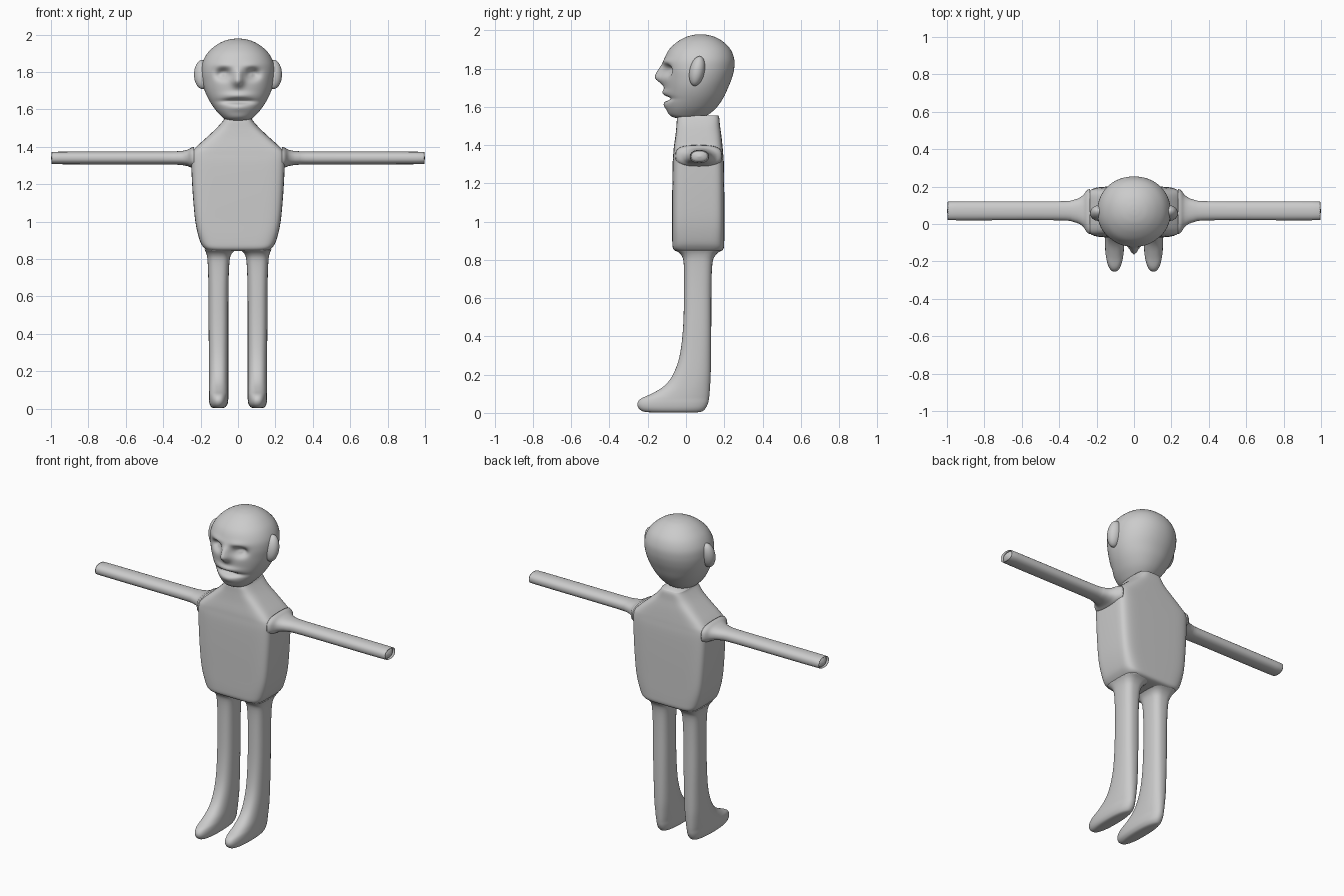
import bpy, bmesh, math
from mathutils import Vector

skin = bpy.data.materials.new("plain grey")
skin.diffuse_color = (0.6, 0.6, 0.6, 1)


def spline(p, q, r, s, t):
    """Catmull-Rom blend of two neighbouring sections."""
    return [0.5 * (2 * b + (c - a) * t + (2 * a - 5 * b + 4 * c - d) * t * t
                   + (3 * b - a - 3 * c + d) * t ** 3)
            for a, b, c, d in zip(p, q, r, s)]


def loft(name, sections, axis="z", seg=40, steps=4, shape=None):
    """Sections are (position, low a, high a, low b, high b, squareness)."""
    rows, last = [], len(sections) - 1
    for i in range(last):
        four = [sections[min(max(i + k, 0), last)] for k in (-1, 0, 1, 2)]
        rows += [spline(*four, j / steps) for j in range(steps)]
    rows.append(sections[-1])
    bm = bmesh.new()
    rings = []
    for t, a0, a1, b0, b1, n in rows:
        ring = []
        for k in range(seg):
            ang = 2 * math.pi * k / seg
            c, s = math.cos(ang), math.sin(ang)
            a = (a0 + a1) / 2 + (a1 - a0) / 2 * math.copysign(abs(c) ** (2 / n), c)
            b = (b0 + b1) / 2 + (b1 - b0) / 2 * math.copysign(abs(s) ** (2 / n), s)
            co = Vector((a, b, t) if axis == "z" else (t, a, b))
            ring.append(bm.verts.new(shape(co) if shape else co))
        rings.append(ring)
    for r0, r1 in zip(rings, rings[1:]):
        for k in range(seg):
            m = (k + 1) % seg
            bm.faces.new((r0[k], r0[m], r1[m], r1[k]))
    bm.faces.new(rings[0])
    bm.faces.new(rings[-1])
    return finish(name, bm)


def finish(name, bm):
    bmesh.ops.recalc_face_normals(bm, faces=bm.faces)
    for f in bm.faces:
        f.smooth = True
    me = bpy.data.meshes.new(name)
    bm.to_mesh(me)
    bm.free()
    me.materials.append(skin)
    ob = bpy.data.objects.new(name, me)
    bpy.context.collection.objects.link(ob)
    return ob


def mirrored(side, sections):
    """Swap the low and high x limits for the other side."""
    return [(s[0], *sorted((side * s[1], side * s[2])), *s[3:]) for s in sections]


# Torso with sloping shoulders and a short neck
loft("torso", [
    (0.842, -0.13, 0.13, -0.02, 0.15, 4),
    (0.845, -0.16, 0.16, -0.05, 0.18, 5),
    (0.86, -0.182, 0.182, -0.068, 0.197, 6),
    (0.90, -0.205, 0.205, -0.072, 0.20, 6),
    (1.00, -0.228, 0.228, -0.072, 0.20, 7),
    (1.15, -0.242, 0.242, -0.072, 0.20, 7),
    (1.30, -0.25, 0.25, -0.07, 0.198, 7),
    (1.36, -0.25, 0.25, -0.066, 0.194, 7),
    (1.395, -0.228, 0.228, -0.063, 0.191, 6),
    (1.45, -0.168, 0.168, -0.055, 0.185, 5),
    (1.50, -0.115, 0.115, -0.05, 0.178, 4),
    (1.54, -0.08, 0.08, -0.047, 0.174, 4),
    (1.555, -0.072, 0.072, -0.04, 0.168, 4)], seg=64)

# Legs ending in long rounded feet
leg = [
    (0.003, 0.085, 0.125, -0.19, 0.06, 2.3),
    (0.008, 0.068, 0.142, -0.225, 0.085, 2.3),
    (0.025, 0.056, 0.152, -0.248, 0.103, 2.4),
    (0.05, 0.052, 0.156, -0.254, 0.115, 2.4),
    (0.075, 0.052, 0.156, -0.235, 0.12, 2.4),
    (0.10, 0.052, 0.156, -0.18, 0.123, 2.4),
    (0.14, 0.052, 0.156, -0.115, 0.126, 2.4),
    (0.20, 0.052, 0.156, -0.068, 0.129, 2.5),
    (0.30, 0.052, 0.156, -0.033, 0.131, 2.5),
    (0.45, 0.052, 0.157, -0.015, 0.132, 2.6),
    (0.65, 0.051, 0.158, -0.01, 0.133, 2.6),
    (0.78, 0.046, 0.162, -0.012, 0.138, 2.8),
    (0.825, 0.036, 0.168, -0.025, 0.155, 3.2),
    (0.85, 0.012, 0.178, -0.055, 0.185, 4)]

# Straight arms flaring into the shoulders
arm = [
    (0.235, -0.055, 0.188, 1.285, 1.40, 3),
    (0.252, -0.045, 0.18, 1.29, 1.395, 2.6),
    (0.275, -0.012, 0.152, 1.298, 1.383, 2.4),
    (0.32, 0.01, 0.13, 1.304, 1.377, 2.3),
    (0.42, 0.02, 0.121, 1.306, 1.375, 2.3),
    (0.95, 0.02, 0.12, 1.307, 1.374, 2.3),
    (0.98, 0.026, 0.114, 1.311, 1.37, 2.3),
    (0.993, 0.042, 0.098, 1.32, 1.361, 2.2),
    (1.0, 0.065, 0.075, 1.338, 1.343, 2)]

for side, word in ((1, "left"), (-1, "right")):
    loft(word + "_leg", mirrored(side, leg))
    loft(word + "_arm", [(side * s[0], *s[1:]) for s in arm], axis="x", seg=32)

# Face bumps and hollows: x, z, width, height, amount forward
features = [
    (0, 1.75, 0.028, 0.03, 0.042),        # nose tip
    (0, 1.79, 0.022, 0.03, 0.022),        # nose bridge
    (0, 1.675, 0.07, 0.016, 0.014),       # upper lip
    (0, 1.643, 0.075, 0.011, -0.034),     # mouth line
    (0, 1.61, 0.06, 0.022, 0.012)]        # chin
for x in (-1, 1):
    features += [(x * 0.08, 1.79, 0.036, 0.028, -0.045),   # eye socket
                 (x * 0.075, 1.785, 0.014, 0.012, 0.014),  # eyelid
                 (x * 0.07, 1.835, 0.05, 0.018, 0.008)]    # brow


def face(co):
    if co.y < 0.065:
        fade = min(1, (0.065 - co.y) / 0.06)
        for x, z, w, h, amt in features:
            co.y -= fade * amt * math.exp(-((co.x - x) / w) ** 2 - ((co.z - z) / h) ** 2)
    return co


# Head, narrowing to the jaw
head = [
    (1.54, 0.045, -0.04, 0.06), (1.547, 0.068, -0.07, 0.09),
    (1.565, 0.09, -0.092, 0.125), (1.60, 0.122, -0.103, 0.163),
    (1.65, 0.155, -0.108, 0.197), (1.70, 0.178, -0.112, 0.22),
    (1.75, 0.191, -0.116, 0.24), (1.80, 0.196, -0.12, 0.252),
    (1.85, 0.19, -0.113, 0.252), (1.90, 0.164, -0.088, 0.233),
    (1.94, 0.122, -0.045, 0.195), (1.965, 0.077, 0.0, 0.152),
    (1.976, 0.036, 0.04, 0.112), (1.979, 0.006, 0.07, 0.082)]
loft("head", [(z, -w, w, y0, y1, 2.1) for z, w, y0, y1 in head],
     seg=112, steps=7, shape=face)

# Ears
for side, word in ((1, "left"), (-1, "right")):
    bm = bmesh.new()
    bmesh.ops.create_uvsphere(bm, u_segments=24, v_segments=16, radius=1)
    for v in bm.verts:
        x, y, z = v.co
        v.co = (side * (0.19 + 0.045 * x), 0.058 + 0.04 * y + 0.012 * z, 1.787 + 0.078 * z)
    finish(word + "_ear", bm)
